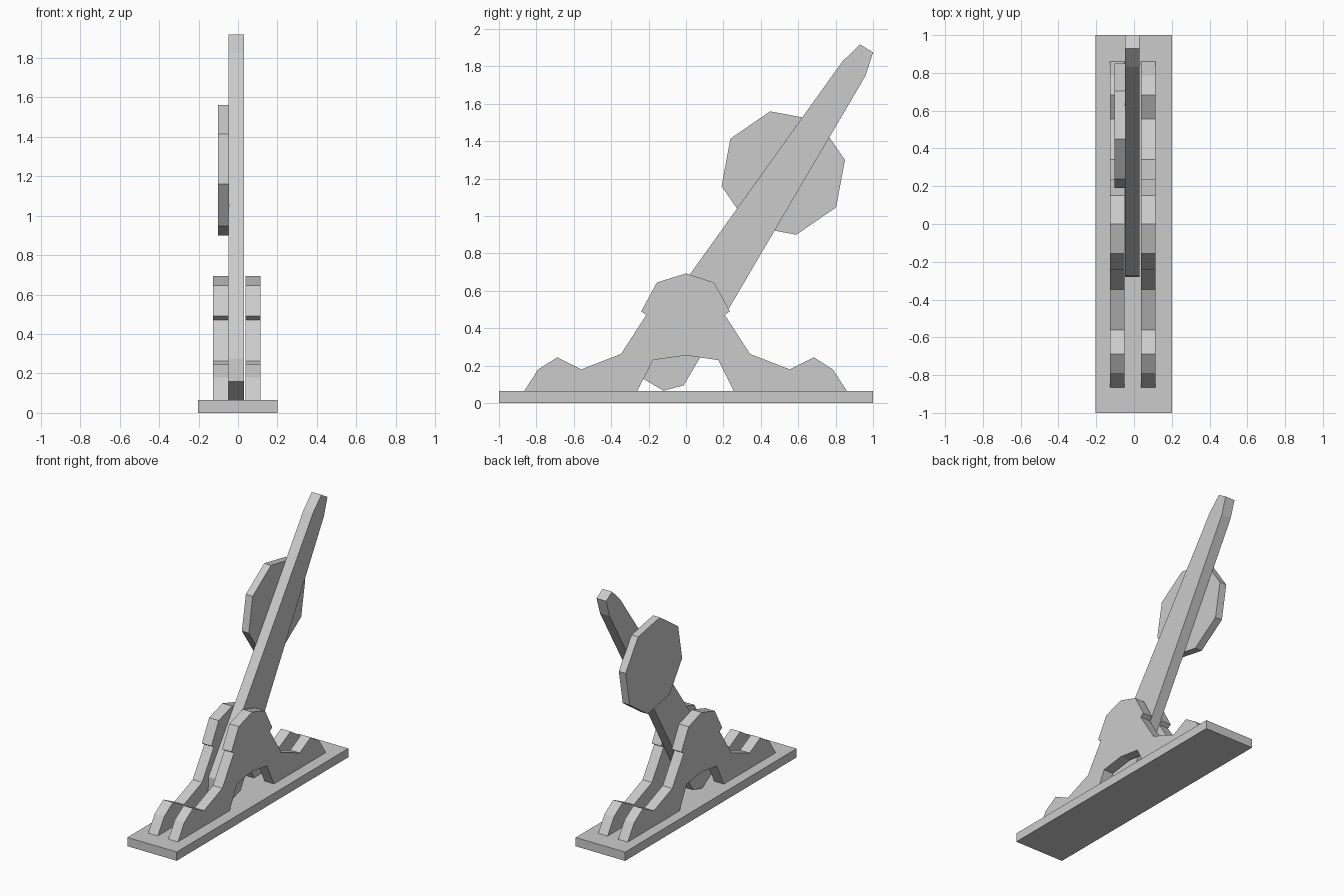
import bpy, bmesh
from math import cos, sin, radians

if "Cube" in bpy.data.objects:
    bpy.data.objects.remove(bpy.data.objects["Cube"])


def plate(name, profile, x0, x1):
    """Extrude a (y, z) outline from x0 to x1."""
    bm = bmesh.new()
    face = bm.faces.new([bm.verts.new((x0, y, z)) for y, z in profile])
    ext = bmesh.ops.extrude_face_region(bm, geom=[face], use_keep_orig=True)
    verts = [g for g in ext["geom"] if isinstance(g, bmesh.types.BMVert)]
    bmesh.ops.translate(bm, verts=verts, vec=(x1 - x0, 0, 0))
    bmesh.ops.recalc_face_normals(bm, faces=bm.faces)
    mesh = bpy.data.meshes.new(name)
    bm.to_mesh(mesh)
    bm.free()
    ob = bpy.data.objects.new(name, mesh)
    bpy.context.collection.objects.link(ob)
    return ob


# Base slab
plate("base", [(-1, 0), (1, 0), (1, 0.065), (-1, 0.065)], -0.203, 0.2)

# Two bracket plates: half outline from the top centre to the arch centre
half = [(0.15, 0.645), (0.235, 0.49), (0.207, 0.472), (0.342, 0.263),
        (0.555, 0.18), (0.683, 0.245), (0.785, 0.18), (0.86, 0.065),
        (0.255, 0.065), (0.172, 0.23)]
bracket = ([(0, 0.693)] + half + [(0, 0.255)]
           + [(-y - 0.005, z) for y, z in reversed(half)])
plate("left_bracket", bracket, -0.127, -0.049)
plate("right_bracket", bracket, 0.038, 0.115)

# Tilted lever arm
plate("lever_arm", [(-0.275, 0.275), (-0.28, 0.16), (-0.12, 0.066),
                    (-0.012, 0.095), (0.96, 1.75), (1.0, 1.875),
                    (0.93, 1.918), (0.835, 1.825)], -0.048, 0.03)

# Octagonal disc on the side of the arm
plate("disc", [(0.52 + 0.337 * cos(radians(12 + 45 * i)),
                1.23 + 0.337 * sin(radians(12 + 45 * i))) for i in range(8)],
      -0.102, -0.046)
